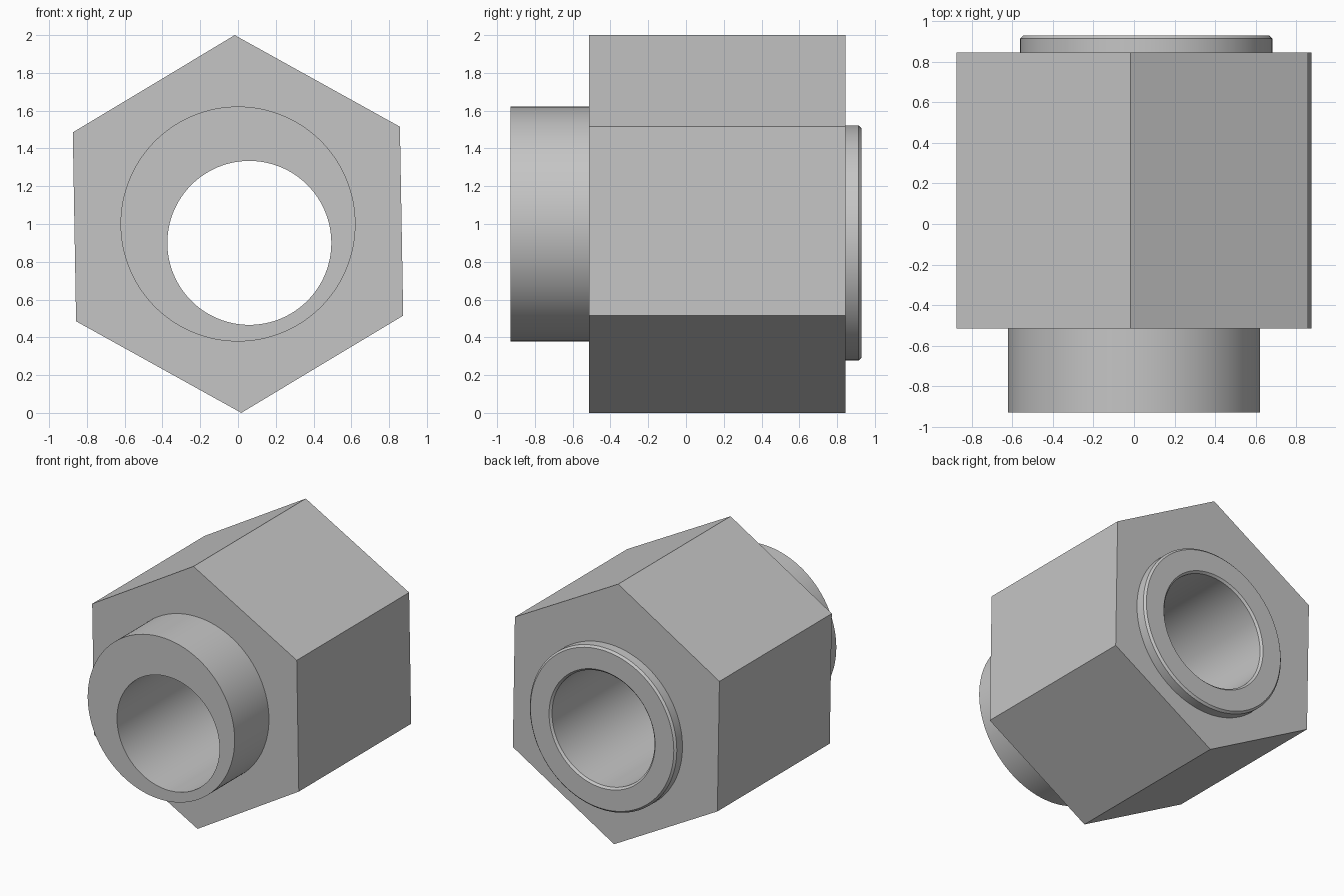
import bpy
import bmesh
import math

cube = bpy.data.objects.get("Cube")
if cube:
    bpy.data.objects.remove(cube, do_unlink=True)

# Single plain metal colour
GREY = (0.56, 0.56, 0.56, 1.0)
metal = bpy.data.materials.new("plain_grey_metal")
metal.use_nodes = True
metal.diffuse_color = GREY
metal.node_tree.nodes["Principled BSDF"].inputs["Base Color"].default_value = GREY


def turned_solid(name, profile, x, z, sides=128, turn=0.0):
    """Closed solid around a y-parallel axis; profile holds (y, radius) pairs."""
    bm = bmesh.new()
    rings = []
    for y, radius in profile:
        angles = [turn + math.tau * i / sides for i in range(sides)]
        rings.append([bm.verts.new((x + radius * math.cos(a), y, z + radius * math.sin(a)))
                      for a in angles])
    for a, b in zip(rings, rings[1:]):
        for i in range(sides):
            j = (i + 1) % sides
            bm.faces.new((a[i], a[j], b[j], b[i]))
    bm.faces.new(rings[0])
    bm.faces.new(rings[-1])
    bmesh.ops.recalc_face_normals(bm, faces=bm.faces)
    mesh = bpy.data.meshes.new(name)
    bm.to_mesh(mesh)
    bm.free()
    mesh.materials.append(metal)
    obj = bpy.data.objects.new(name, mesh)
    bpy.context.collection.objects.link(obj)
    return obj


FRONT, BACK = -0.929, 0.929
BODY_FRONT, BODY_BACK = -0.514, 0.845
CHAMFER = 0.015
COLLAR_R, BORE_R = 0.622, 0.434
BORE_X, BORE_Z = 0.06, 0.9

# Hexagonal body, slightly turned about its axis
body = turned_solid("hex_fitting", [(BODY_FRONT, 1), (BODY_BACK, 1)], 0, 1,
                    sides=6, turn=math.radians(31))

# Front collar, concentric with the body
collar = turned_solid("front_collar", [(FRONT, COLLAR_R), (0, COLLAR_R)], 0, 1)

# Rear ring, off-centre and chamfered
ring = turned_solid("rear_ring", [(0, COLLAR_R), (BACK - CHAMFER, COLLAR_R),
                                  (BACK, COLLAR_R - CHAMFER)], BORE_X, BORE_Z)

# Through bore, widening at the rear mouth
bore = turned_solid("bore_cutter", [(-1.2, BORE_R), (BACK - CHAMFER, BORE_R),
                                    (BACK, BORE_R + CHAMFER),
                                    (1.2, BORE_R + CHAMFER)], BORE_X, BORE_Z)

# Merge the solids and cut the bore
bpy.ops.object.select_all(action='DESELECT')
bpy.context.view_layer.objects.active = body
body.select_set(True)
for part, operation in ((collar, 'UNION'), (ring, 'UNION'), (bore, 'DIFFERENCE')):
    part.hide_render = True
    mod = body.modifiers.new(part.name, 'BOOLEAN')
    mod.operation = operation
    mod.solver = 'EXACT'
    mod.object = part
    bpy.ops.object.modifier_apply(modifier=mod.name)
    bpy.data.objects.remove(part, do_unlink=True)

bpy.ops.object.shade_smooth_by_angle(angle=math.radians(25))
